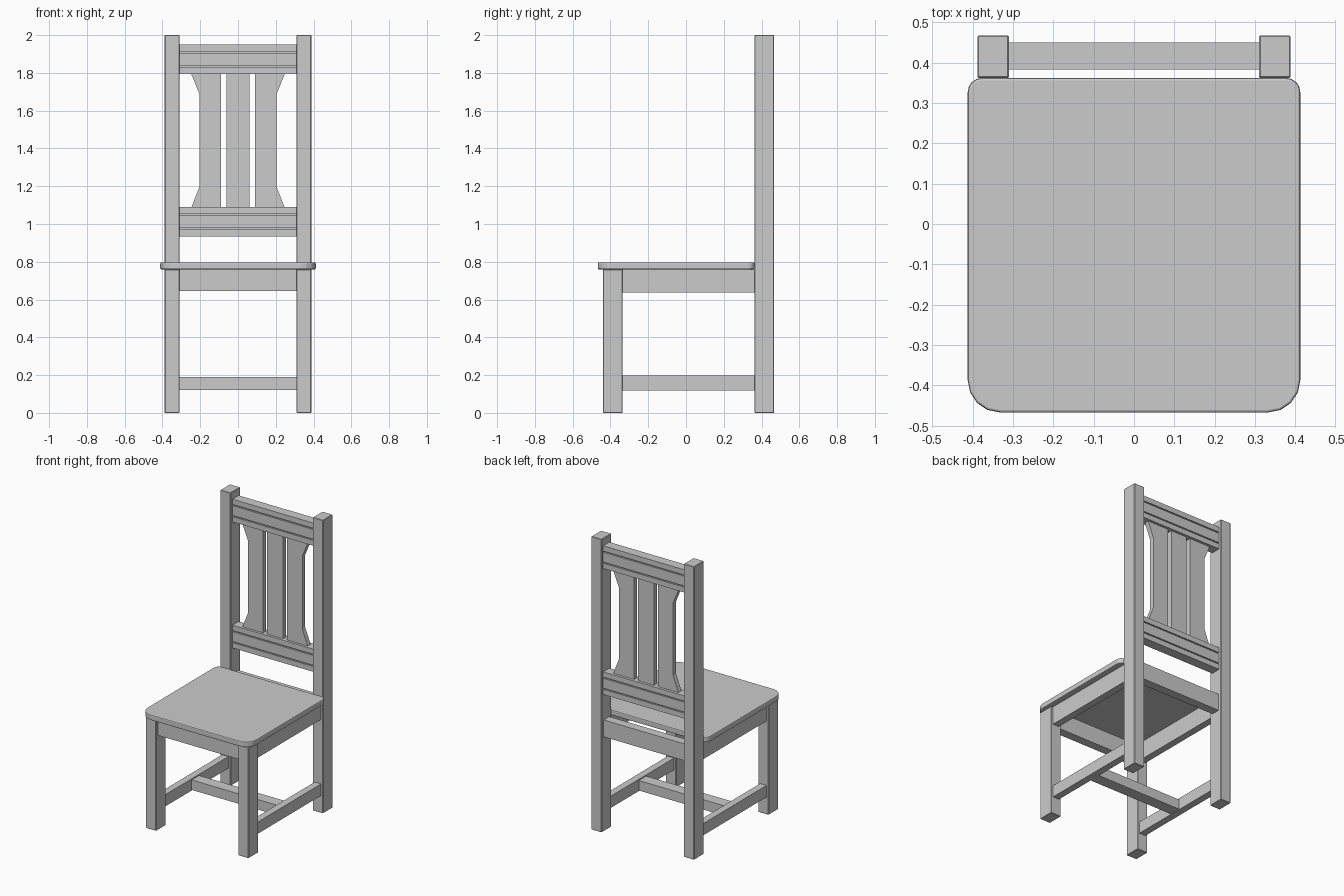
import bpy, bmesh
from math import sin, cos, pi

cube = bpy.data.objects.get("Cube")
if cube:
    bpy.data.objects.remove(cube, do_unlink=True)

grey = bpy.data.materials.new("grey_wood")
grey.use_nodes = True
COLOUR = (0.6, 0.6, 0.6, 1)
grey.diffuse_color = COLOUR
grey.node_tree.nodes["Principled BSDF"].inputs["Base Color"].default_value = COLOUR


def prism(name, points, axis, lo, hi, bevel=0.0, segments=1):
    """Extrude a closed 2D outline along one axis."""
    place = {"x": lambda a, b, t: (t, a, b),
             "y": lambda a, b, t: (a, t, b),
             "z": lambda a, b, t: (a, b, t)}[axis]
    bm = bmesh.new()
    base = bm.faces.new([bm.verts.new(place(a, b, lo)) for a, b in points])
    new = bmesh.ops.extrude_face_region(bm, geom=[base])["geom"]
    shift = place(0, 0, hi - lo)
    bmesh.ops.translate(bm, vec=shift, verts=[v for v in new if isinstance(v, bmesh.types.BMVert)])
    bmesh.ops.recalc_face_normals(bm, faces=bm.faces)
    mesh = bpy.data.meshes.new(name)
    bm.to_mesh(mesh)
    bm.free()
    mesh.materials.append(grey)
    obj = bpy.data.objects.new(name, mesh)
    bpy.context.collection.objects.link(obj)
    if bevel:
        mod = obj.modifiers.new("soft_edges", "BEVEL")
        mod.width, mod.segments = bevel, segments
        mod.limit_method, mod.angle_limit = "ANGLE", 0.9
    return obj


def box(name, x0, x1, y0, y1, z0, z1, bevel=0.0):
    return prism(name, [(x0, y0), (x1, y0), (x1, y1), (x0, y1)], "z", z0, z1, bevel)


# Seat with large front corners and small back corners
outline = []
for cx, cy, r, start in ((0.332, -0.387, 0.08, -0.5), (0.377, 0.327, 0.035, 0),
                         (-0.377, 0.327, 0.035, 0.5), (-0.332, -0.387, 0.08, 1)):
    for i in range(5):
        a = (start + i / 8) * pi
        outline.append((cx + r * cos(a), cy + r * sin(a)))
prism("seat", outline, "z", 0.76, 0.797, 0.006, 2)

# Legs, side aprons, side stretchers and flared outer slats
for side, s in (("left", 1), ("right", -1)):
    x0, x1 = sorted((s * 0.31, s * 0.388))
    box(f"{side}_front_leg", x0, x1, -0.44, -0.335, 0, 0.76, 0.003)
    box(f"{side}_back_post", x0, x1, 0.362, 0.467, 0, 2, 0.003)
    x0, x1 = sorted((s * 0.325, s * 0.373))
    box(f"{side}_apron", x0, x1, -0.335, 0.362, 0.637, 0.76)
    box(f"{side}_stretcher", x0, x1, -0.335, 0.362, 0.118, 0.198)
    flare = [(0.09, 1.08), (0.25, 1.08), (0.205, 1.195), (0.205, 1.69), (0.25, 1.80), (0.09, 1.80)]
    prism(f"{side}_slat", [(s * x, z) for x, z in flare], "y", 0.4, 0.432)

box("middle_slat", -0.06, 0.06, 0.4, 0.432, 1.08, 1.80)

# Front and back aprons, cross stretcher
box("front_apron", -0.31, 0.31, -0.42, -0.36, 0.645, 0.76)
box("back_apron", -0.31, 0.31, 0.385, 0.445, 0.645, 0.76)
box("cross_stretcher", -0.33, 0.33, -0.035, 0.045, 0.122, 0.19)

# Back rails, grooved on both faces
for name, z in (("lower_rail", 0.935), ("upper_rail", 1.795)):
    front = [(0.383, z)]
    for g in (0.04, 0.115):
        front += [(0.383, z + g - 0.004), (0.391, z + g - 0.004),
                  (0.391, z + g + 0.004), (0.383, z + g + 0.004)]
    front.append((0.383, z + 0.155))
    back = [(0.833 - y, h) for y, h in reversed(front)]
    prism(name, front + back, "x", -0.312, 0.312)
